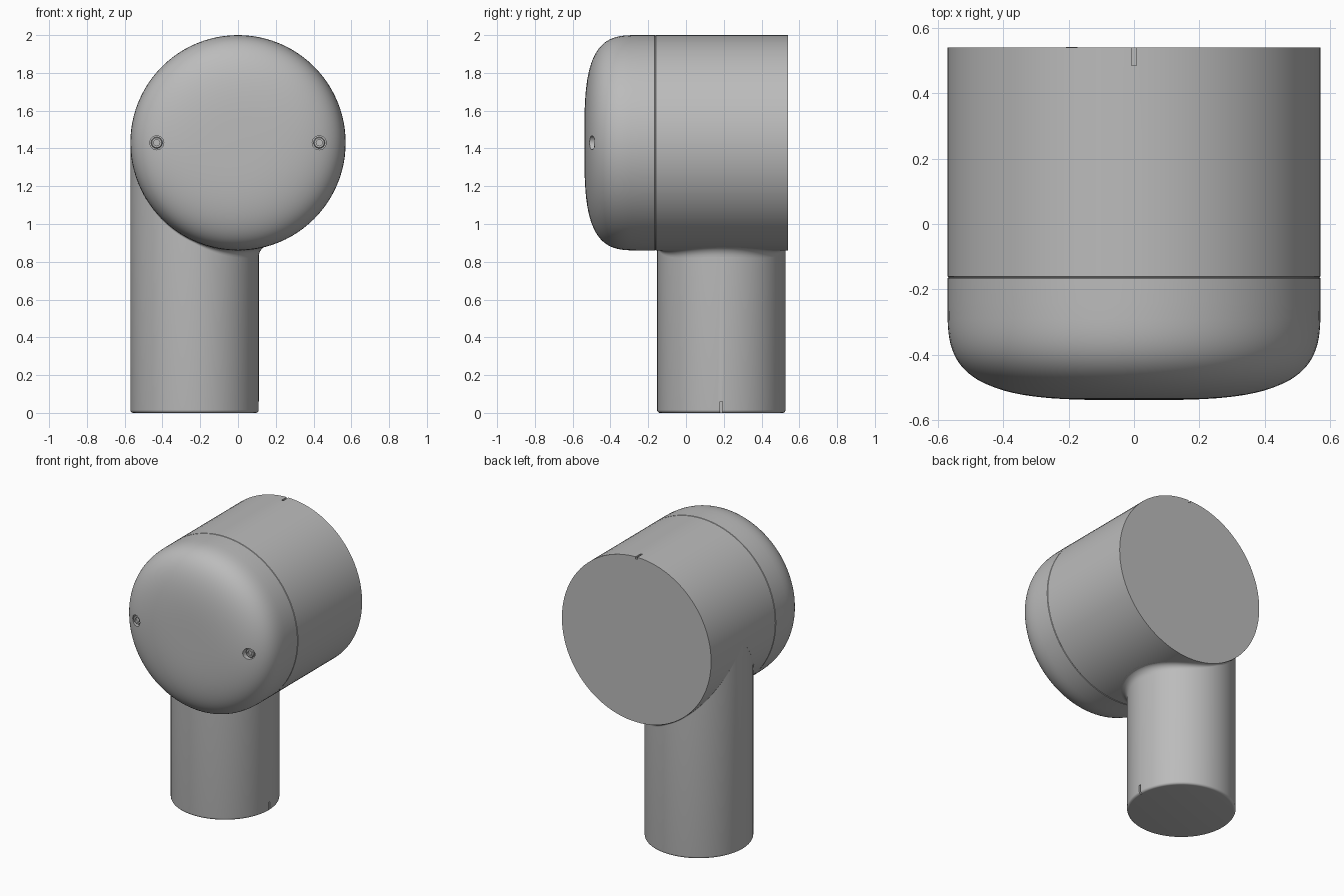
import bpy, bmesh, math
from mathutils import Matrix, Vector

if "Cube" in bpy.data.objects:
    bpy.data.objects.remove(bpy.data.objects["Cube"], do_unlink=True)

SEG = 96
R, ZC = 0.57, 1.43                 # head radius and axis height
PR, PX, PY = 0.34, -0.23, 0.187    # stem radius and position
SEAM, BACK = -0.163, 0.54

grey = bpy.data.materials.new("plain_grey")
grey.use_nodes = True
grey.diffuse_color = (0.5, 0.5, 0.5, 1)
grey.node_tree.nodes["Principled BSDF"].inputs["Base Color"].default_value = grey.diffuse_color


def finish(name, bm):
    mesh = bpy.data.meshes.new(name)
    bmesh.ops.recalc_face_normals(bm, faces=bm.faces)
    bm.to_mesh(mesh)
    bm.free()
    mesh.materials.append(grey)
    ob = bpy.data.objects.new(name, mesh)
    bpy.context.collection.objects.link(ob)
    return ob


def select(ob):
    bpy.ops.object.select_all(action='DESELECT')
    ob.select_set(True)
    bpy.context.view_layer.objects.active = ob


def smooth(ob):
    select(ob)
    bpy.ops.object.shade_smooth_by_angle(angle=math.radians(30))


def lathe(name, profile, matrix, sides=SEG):
    """Closed solid from (radius, height) points turned about local z."""
    bm = bmesh.new()
    rings = []
    for r, h in profile:
        rings.append([bm.verts.new((r * math.cos(2 * math.pi * i / sides),
                                    r * math.sin(2 * math.pi * i / sides), h)) for i in range(sides)])
    for a, b in zip(rings, rings[1:]):
        for i in range(sides):
            j = (i + 1) % sides
            bm.faces.new((a[i], a[j], b[j], b[i]))
    bm.faces.new(rings[0])
    bm.faces.new(rings[-1])
    bm.transform(matrix)
    return finish(name, bm)


def slot_cutter(name, center, size):
    bm = bmesh.new()
    bmesh.ops.create_cube(bm, size=1, matrix=Matrix.LocRotScale(Vector(center), None, Vector(size)))
    return finish(name, bm)


def cut(ob, cutter):
    mod = ob.modifiers.new("cut", 'BOOLEAN')
    mod.operation, mod.solver, mod.object = 'DIFFERENCE', 'EXACT', cutter
    select(ob)
    bpy.ops.object.modifier_apply(modifier=mod.name)
    bpy.data.objects.remove(cutter, do_unlink=True)


# local +z of a lathed part points towards the back (+y)
along_y = Matrix.Translation((0, 0, ZC)) @ Matrix.Rotation(-math.pi / 2, 4, 'X')

# Head housing with an alignment slot at the top back edge
housing = lathe("housing", [(R - 0.003, SEAM), (R, SEAM + 0.003), (R, BACK)], along_y)
cut(housing, slot_cutter("slot", (0, 0.52, 2.0), (0.014, 0.07, 0.03)))
smooth(housing)

# Domed front cap, rounded with a superellipse profile
START, DEPTH, POWER = -0.24, 0.298, 2 / 3.4
profile = []
for k in range(1, 33):
    t = math.pi / 2 * k / 32
    profile.append((R * math.sin(t) ** POWER, START - DEPTH * max(0, math.cos(t)) ** POWER))
profile.insert(0, (0.05, START - DEPTH))
profile += [(R, SEAM - 0.003), (R - 0.003, SEAM)]
cap = lathe("front_cap", profile, along_y)

# Screw holes in the cap, each with a hex socket screw sunk inside
for side, label in ((1, "left"), (-1, "right")):
    place = Matrix.Translation((side * 0.43, 0, 0)) @ along_y
    cut(cap, lathe("hole", [(0.037, -0.6), (0.037, -0.47)], place, 32))
    screw = lathe(label + "_screw", [(0.016, -0.475), (0.016, -0.487), (0.026, -0.487),
                                     (0.03, -0.483), (0.03, -0.465)], place, 24)
    smooth(screw)
smooth(cap)

# Upright stem with a rounded foot and a slot on its left side
foot = [(PR - 0.016 * (1 - math.sin(a)), 0.016 * (1 - math.cos(a)))
        for a in (math.pi / 2 * k / 5 for k in range(6))]
stem = lathe("stem", foot + [(PR, ZC)], Matrix.Translation((PX, PY, 0)))
cut(stem, slot_cutter("slot", (PX + PR, PY, 0.02), (0.03, 0.012, 0.08)))
smooth(stem)


# Fillet blending the stem into the underside of the housing
def underside(x):
    return ZC - math.sqrt(max(0, R * R - x * x))


bm = bmesh.new()
STEPS = 8
grid = []
for i in range(SEG):
    a = 2 * math.pi * i / SEG
    c, s = math.cos(a), math.sin(a)
    width = 0.011 * s * s + 0.045 * max(0, c)
    low = underside(PX + PR * c) - width
    high = underside(PX + (PR + width) * c)
    col = []
    for k in range(STEPS + 1):
        t = math.pi / 2 * k / STEPS
        r = PR + width * (1 - math.cos(t))
        col.append(bm.verts.new((PX + r * c, PY + r * s, low + (high - low) * math.sin(t))))
    grid.append(col)
for i in range(SEG):
    a, b = grid[i], grid[(i + 1) % SEG]
    for k in range(STEPS):
        bm.faces.new((a[k], b[k], b[k + 1], a[k + 1]))
smooth(finish("stem_fillet", bm))
